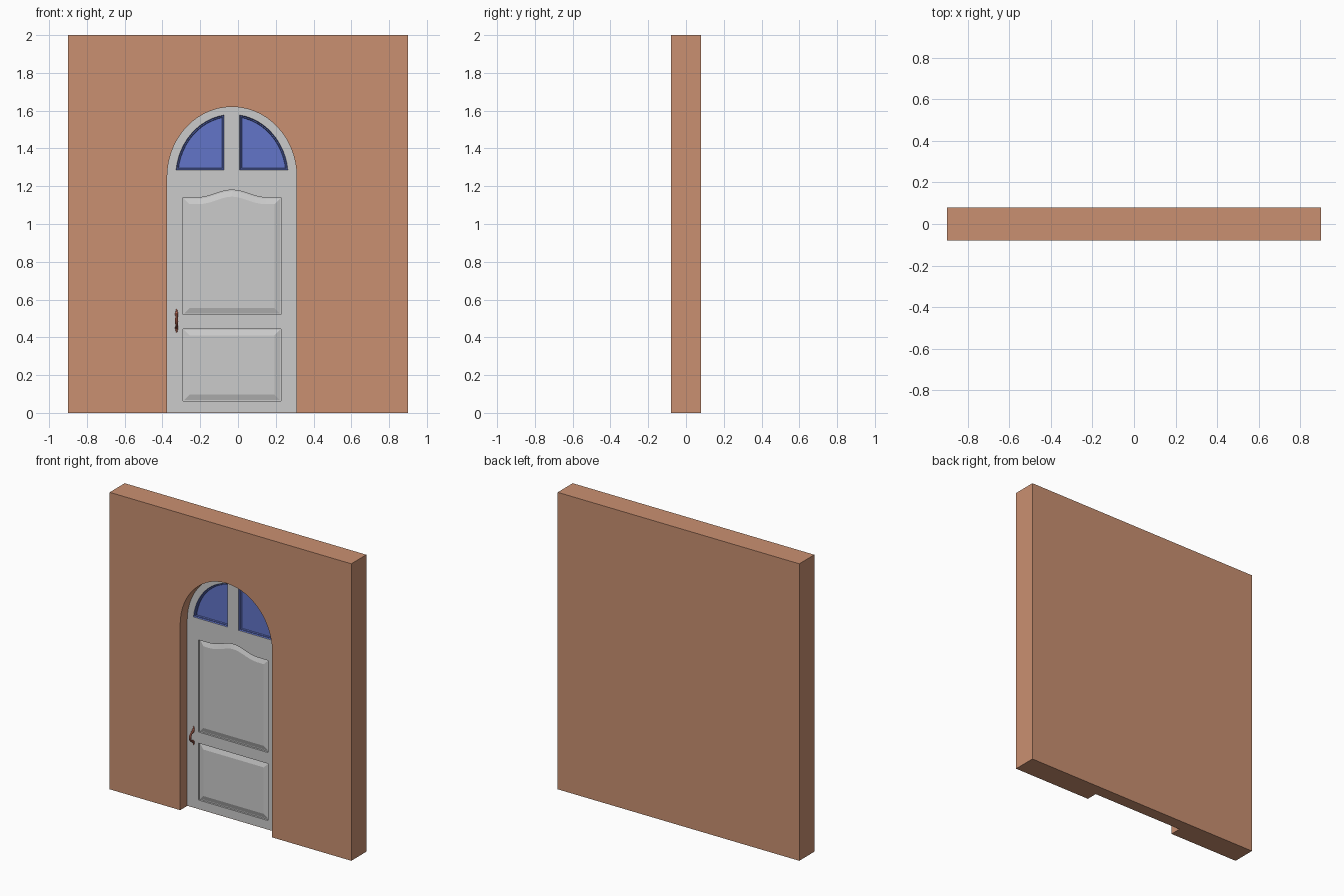
import bpy, bmesh
from math import sin, cos, pi, asin, acos
from mathutils import Vector

if "Cube" in bpy.data.objects:
    bpy.data.objects.remove(bpy.data.objects["Cube"])

CX = -0.032              # door centre line
HALF, SPRING, RISE = 0.343, 1.25, 0.37
FRONT = -0.005           # front plane of the door


def material(name, rgb):
    m = bpy.data.materials.new(name)
    m.diffuse_color = (*rgb, 1)
    m.use_nodes = True
    m.node_tree.nodes["Principled BSDF"].inputs["Base Color"].default_value = m.diffuse_color
    return m


def finish(name, bm, mat=None):
    me = bpy.data.meshes.new(name)
    bm.to_mesh(me)
    bm.free()
    ob = bpy.data.objects.new(name, me)
    bpy.context.collection.objects.link(ob)
    if mat:
        me.materials.append(mat)
    return ob


def plate(name, loops, y0, y1, mat=None):
    """Flat plate from an outline (first loop) and holes, in x/z."""
    bm = bmesh.new()
    edges = []
    for pts in loops:
        vs = [bm.verts.new((x, y0, z)) for x, z in pts]
        edges += [bm.edges.new((vs[i - 1], vs[i])) for i in range(len(vs))]
    bmesh.ops.triangle_fill(bm, use_beauty=True, edges=edges, normal=(0, -1, 0))
    ext = bmesh.ops.extrude_face_region(bm, geom=bm.faces[:])["geom"]
    new = [g for g in ext if isinstance(g, bmesh.types.BMVert)]
    bmesh.ops.translate(bm, verts=new, vec=(0, y1 - y0, 0))
    bmesh.ops.recalc_face_normals(bm, faces=bm.faces[:])
    return finish(name, bm, mat)


def inset(pts, d):
    """Mitred inward offset of a counter-clockwise outline."""
    out, n = [], len(pts)
    for i in range(n):
        a, p, b = (Vector(pts[k % n]) for k in (i - 1, i, i + 1))
        e, f = (p - a).normalized(), (b - p).normalized()
        n1, n2 = Vector((-e.y, e.x)), Vector((-f.y, f.x))
        out.append(p + (n1 + n2) * (d / (1 + n1.dot(n2))))
    return out


def stepped(name, pts, steps, mat=None):
    """Moulded panel: rings of (inset, y), capped in the middle."""
    bm = bmesh.new()
    rings = [[bm.verts.new((p[0], y, p[1])) for p in inset(pts, d)] for d, y in steps]
    n = len(pts)
    for a, b in zip(rings, rings[1:]):
        for i in range(n):
            j = (i + 1) % n
            bm.faces.new((a[i], a[j], b[j], b[i]))
    bm.faces.new(rings[-1])
    return finish(name, bm, mat)


def arc(a, b, t0, t1, n):
    return [(CX + a * cos(t0 + (t1 - t0) * i / n),
             SPRING + b * sin(t0 + (t1 - t0) * i / n)) for i in range(n + 1)]


def arch(bottom, s=0.0):
    return [(CX - HALF + s, bottom), (CX + HALF - s, bottom)] + arc(HALF - s, RISE - s, 0, pi, 28)


brick = material("brick", (0.59, 0.28, 0.165))
blue = material("window_blue", (0.122, 0.178, 0.578))
copper = material("handle_copper", (0.58, 0.17, 0.11))

# Wall with arched recess and a slightly smaller pocket holding the door
wall = plate("wall", [[(-0.9, 0), (0.9, 0), (0.9, 2), (-0.9, 2)]], -0.08, 0.08, brick)
for cutter in (plate("recess_cutter", [arch(-0.05)], -0.12, -0.003),
               plate("pocket_cutter", [arch(0.006, 0.002)], -0.05, 0.03)):
    cutter.hide_render = True
    mod = wall.modifiers.new("cut", 'BOOLEAN')
    mod.operation, mod.solver, mod.object = 'DIFFERENCE', 'EXACT', cutter
    bpy.context.view_layer.objects.active = wall
    bpy.ops.object.modifier_apply(modifier=mod.name)
    bpy.data.objects.remove(cutter)

# Door leaf with two panel openings
L, R = CX - 0.26, CX + 0.26
lower = [(L, 0.062), (R, 0.062), (R, 0.445), (L, 0.445)]
bump = [(CX + 0.18 * (1 - i / 7), 1.14 + 0.02 * (1 - cos(pi * i / 7))) for i in range(15)]
upper = [(L, 0.52), (R, 0.52), (R, 1.14)] + bump + [(L, 1.14)]
x0, x1 = CX - HALF, CX + HALF
plate("door_leaf", [[(x0, 0.003), (x1, 0.003), (x1, SPRING), (x0, SPRING)], lower, upper],
      FRONT, 0.015)

# Raised panels
for name, pts in (("lower_panel", lower), ("upper_panel", upper)):
    stepped(name, pts, [(0, 0.008), (0.006, 0.008), (0.035, -0.002)])

# Fanlight frame and its two windows
right = [(CX + 0.041, 1.285)] + arc(0.298, 0.33, asin(0.035 / 0.33), acos(0.041 / 0.298), 12)
left = [(2 * CX - x, z) for x, z in reversed(right)]
plate("fanlight_frame", [[(x0, SPRING), (x1, SPRING)] + arc(HALF, RISE, 0, pi, 28)[1:-1],
                         left, right], FRONT, 0.02)
for name, pts in (("left_window", left), ("right_window", right)):
    stepped(name, pts, [(0, FRONT), (0.004, 0.003), (0.009, 0.003), (0.012, 0.01)], blue)

# Curved pull handle
cu = bpy.data.curves.new("door_handle", 'CURVE')
cu.dimensions, cu.bevel_depth, cu.bevel_resolution, cu.resolution_u = '3D', 0.008, 3, 6
cu.use_fill_caps = True
path = [(-0.008, 0.425, 0.3), (-0.010, 0.447, 1), (-0.036, 0.464, 0.8), (-0.044, 0.486, 1.1),
        (-0.036, 0.508, 0.8), (-0.010, 0.525, 1), (-0.008, 0.55, 0.3)]
sp = cu.splines.new('BEZIER')
sp.bezier_points.add(len(path) - 1)
for bp, (y, z, r) in zip(sp.bezier_points, path):
    bp.co, bp.radius = (-0.325, y, z), r
    bp.handle_left_type = bp.handle_right_type = 'AUTO'
cu.materials.append(copper)
handle = bpy.data.objects.new("door_handle", cu)
bpy.context.collection.objects.link(handle)
bpy.ops.object.select_all(action='DESELECT')
handle.select_set(True)
bpy.context.view_layer.objects.active = handle
bpy.ops.object.convert(target='MESH')
bpy.ops.object.shade_smooth_by_angle()
